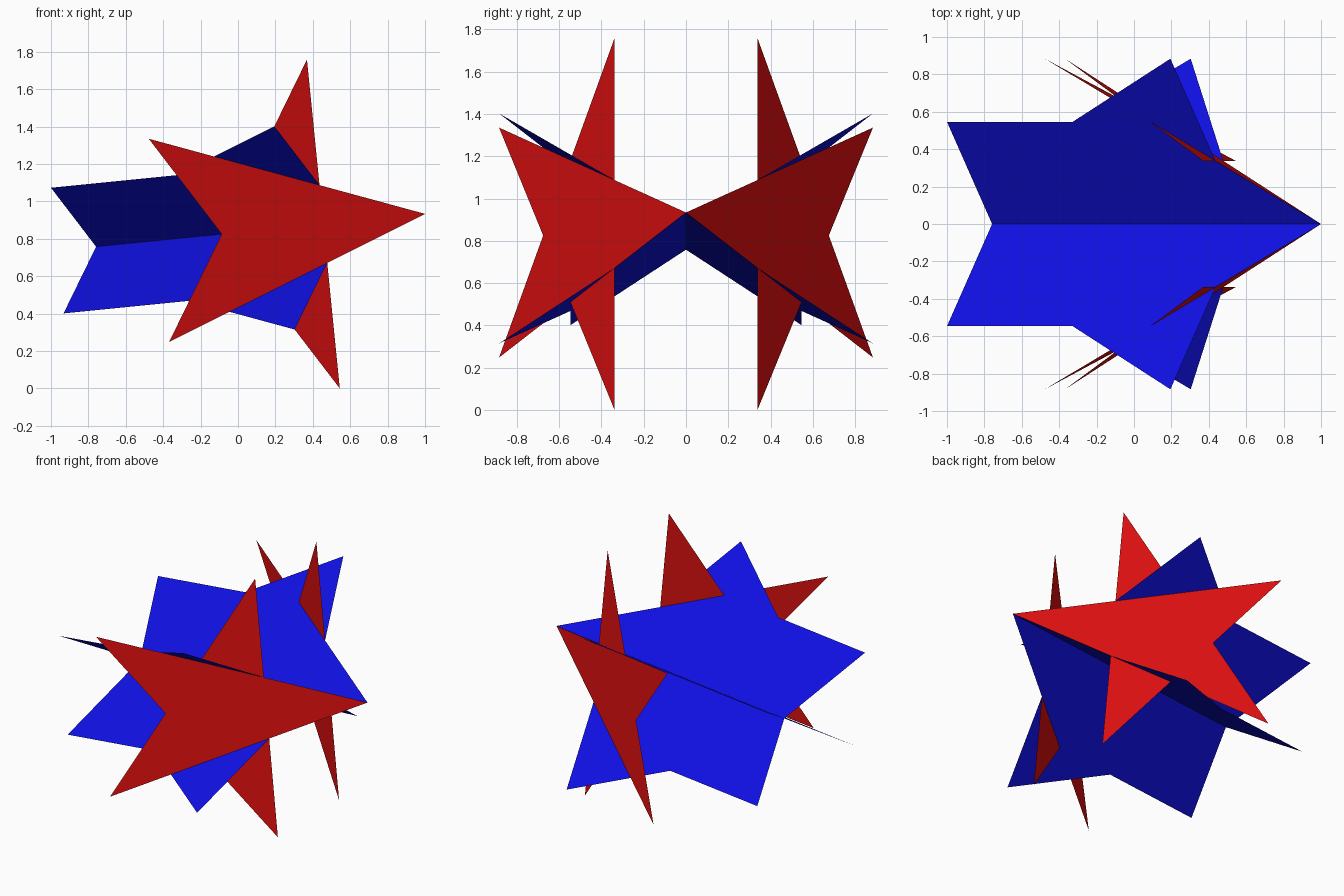
import bpy
import math
from mathutils import Matrix, Vector

cube = bpy.data.objects.get("Cube")
if cube:
    bpy.data.objects.remove(cube, do_unlink=True)


def make_material(name, colour):
    mat = bpy.data.materials.new(name)
    mat.use_nodes = True
    mat.diffuse_color = colour
    mat.node_tree.nodes["Principled BSDF"].inputs["Base Color"].default_value = colour
    return mat


BLUE = make_material("blue", (0.005, 0.005, 0.75, 1))
RED = make_material("red", (0.75, 0.005, 0.005, 1))

PHI = (1 + math.sqrt(5)) / 2
R_BLUE = 1.0924                                   # tip radius of the wide stars
R_RED = R_BLUE / (2 * math.sin(math.pi / 5))      # tip radius of the narrow stars
TILT = math.radians(5.7)
SLOPE = math.atan(1 / PHI)                        # angle of every star to the middle planes

# All four stars share one tip, and the whole group leans back slightly
FRAME = Matrix.Translation((1, 0, 0.9337)) @ Matrix.Rotation(-TILT, 4, "Y")


def star(name, radius, inner, u, v, mat):
    """Flat five-pointed star with one tip at the shared point, u towards that tip."""
    u, v = Vector(u), Vector(v)
    points = []
    for i in range(10):
        r = radius * (inner if i % 2 else 1)
        a = i * math.pi / 5
        points.append(FRAME @ (u * (r * math.cos(a) - radius) + v * (r * math.sin(a))))
    mesh = bpy.data.meshes.new(name)
    mesh.from_pydata(points, [], [tuple(range(10))])
    mesh.materials.append(mat)
    mesh.update()
    obj = bpy.data.objects.new(name, mesh)
    bpy.context.collection.objects.link(obj)


c, s = math.cos(SLOPE), math.sin(SLOPE)
for side, label in ((1, "left"), (-1, "right")):
    # Wide blue stars crossing along the long axis, rising to each side
    star(f"wide_star_rising_{label}", R_BLUE, 1 / PHI, (1, 0, 0), (0, c, side * s), BLUE)
    # Narrow upright red stars spreading from the shared tip
    star(f"narrow_star_{label}", R_RED, 1 / PHI ** 2, (c, -side * s, 0), (0, 0, side), RED)
